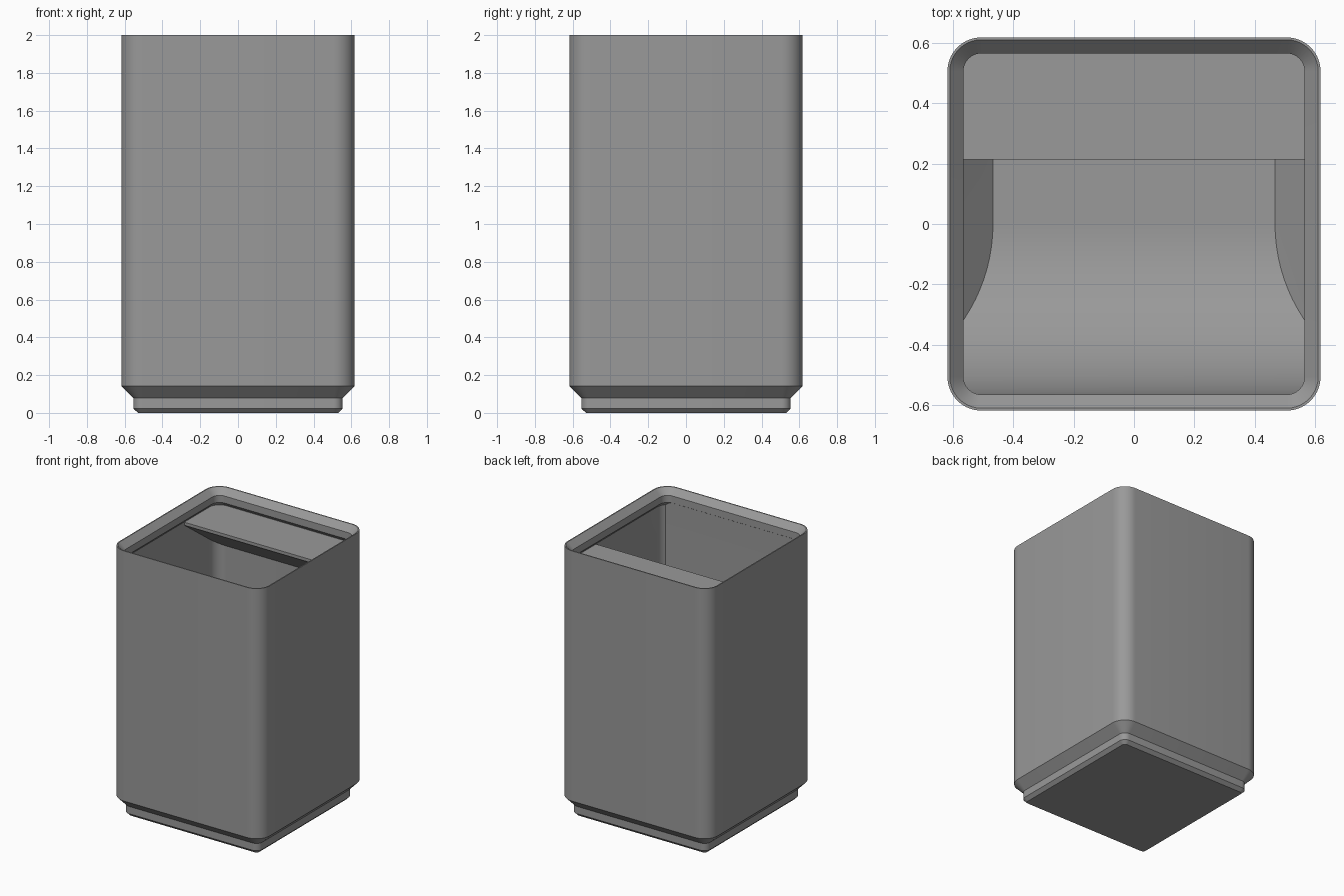
import bpy, bmesh, math

if "Cube" in bpy.data.objects:
    bpy.data.objects.remove(bpy.data.objects["Cube"])

grey = bpy.data.materials.new("warm_grey")
grey.diffuse_color = (0.32, 0.32, 0.32, 1)
grey.use_nodes = True
grey.node_tree.nodes["Principled BSDF"].inputs["Base Color"].default_value = grey.diffuse_color


def finish(name, bm):
    bmesh.ops.recalc_face_normals(bm, faces=bm.faces)
    mesh = bpy.data.meshes.new(name)
    bm.to_mesh(mesh)
    bm.free()
    mesh.materials.append(grey)
    obj = bpy.data.objects.new(name, mesh)
    bpy.context.collection.objects.link(obj)
    return obj


def ring(bm, half, radius, z, seg=10):
    """One rounded-square loop."""
    verts = []
    for q in range(4):
        mid = math.radians(45 + 90 * q)
        cx = math.copysign(half - radius, math.cos(mid))
        cy = math.copysign(half - radius, math.sin(mid))
        for i in range(seg + 1):
            a = math.radians(90 * q + 90 * i / seg)
            verts.append(bm.verts.new((cx + radius * math.cos(a), cy + radius * math.sin(a), z)))
    return verts


def loft(name, levels):
    """Closed solid through rounded squares given as (half width, radius, z)."""
    bm = bmesh.new()
    rings = [ring(bm, *lv) for lv in levels]
    for a, b in zip(rings, rings[1:]):
        n = len(a)
        for i in range(n):
            j = (i + 1) % n
            bm.faces.new((a[i], a[j], b[j], b[i]))
    bm.faces.new(rings[0][::-1])
    bm.faces.new(rings[-1])
    return finish(name, bm)


def prism(name, profile, half):
    """Side profile (y, z) extruded along x."""
    bm = bmesh.new()
    face = bm.faces.new([bm.verts.new((-half, y, z)) for y, z in profile])
    ext = bmesh.ops.extrude_face_region(bm, geom=[face])
    bmesh.ops.translate(bm, vec=(2 * half, 0, 0),
                        verts=[v for v in ext["geom"] if isinstance(v, bmesh.types.BMVert)])
    return finish(name, bm)


def subtract(target, cutter):
    mod = target.modifiers.new("cut", 'BOOLEAN')
    mod.operation = 'DIFFERENCE'
    mod.solver = 'EXACT'
    mod.object = cutter
    bpy.context.view_layer.objects.active = target
    bpy.ops.object.modifier_apply(modifier=mod.name)
    bpy.data.objects.remove(cutter)


# Outer body with stepped foot
body = loft("bin_body", [
    (0.530, 0.024, 0.0), (0.554, 0.048, 0.024), (0.554, 0.048, 0.078),
    (0.618, 0.112, 0.143), (0.618, 0.112, 2.0)])

# Hollow: sloped floor edge, walls, undercut, rim and rim bevel
cavity = loft("cavity_cutter", [
    (0.467, 0.008, 0.03), (0.590, 0.084, 0.153), (0.590, 0.084, 1.875),
    (0.565, 0.059, 1.903), (0.565, 0.059, 1.955), (0.620, 0.114, 2.010)])

# Curved scoop along the front
R, floor = 0.566, 0.03
arc = [(-R * math.sin(t), floor + R - R * math.cos(t))
       for t in [math.pi / 2 * i / 24 for i in range(25)]]
scoop = prism("scoop", arc + [(-R, 1.92), (-0.8, 1.92), (-0.8, -0.1), (0, -0.1)], 0.8)
subtract(cavity, scoop)

# Label shelf along the back with sloped underside
shelf = prism("label_shelf", [(0.213, 1.873), (0.8, 1.873), (0.8, 1.42), (0.213, 1.85)], 0.8)
subtract(cavity, shelf)

subtract(body, cavity)

# Smooth corners and scoop, crisp edges
bpy.ops.object.select_all(action='DESELECT')
body.select_set(True)
bpy.context.view_layer.objects.active = body
bpy.ops.object.shade_smooth_by_angle(angle=math.radians(25))
